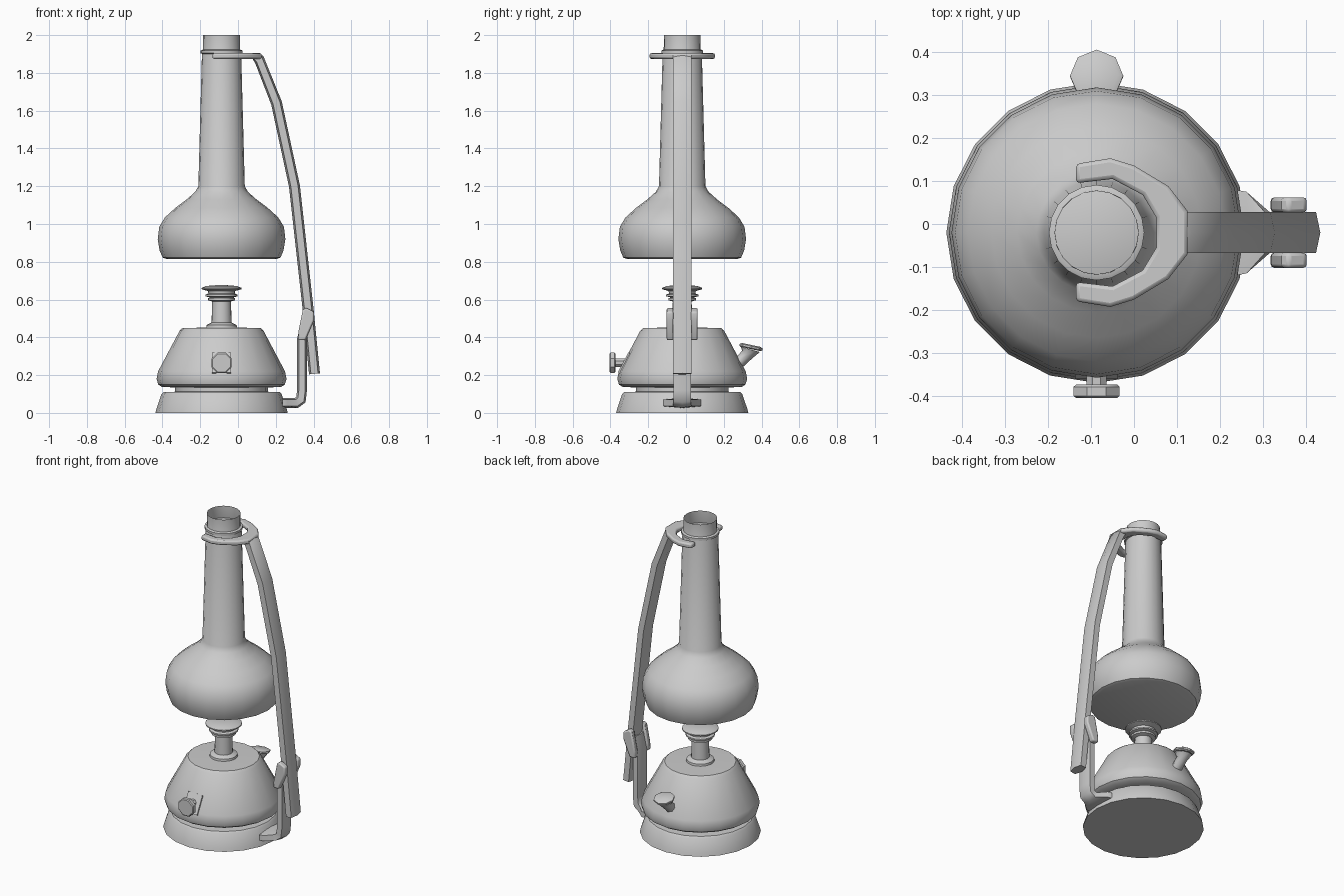
import bpy, bmesh, math
from mathutils import Vector, Matrix

if "Cube" in bpy.data.objects:
    bpy.data.objects.remove(bpy.data.objects["Cube"])

CX, CY = -0.087, -0.02   # lamp axis


def finish(bm, name, angle=35):
    bmesh.ops.recalc_face_normals(bm, faces=bm.faces)
    me = bpy.data.meshes.new(name)
    bm.to_mesh(me)
    bm.free()
    ob = bpy.data.objects.new(name, me)
    bpy.context.collection.objects.link(ob)
    bpy.ops.object.select_all(action='DESELECT')
    ob.select_set(True)
    bpy.context.view_layer.objects.active = ob
    bpy.ops.object.shade_smooth_by_angle(angle=math.radians(angle))
    return ob


def skin(name, rings, cap_start=True, cap_end=True, angle=35):
    """Join successive rings of points into a closed tube."""
    bm = bmesh.new()
    loops = [[bm.verts.new(p) for p in r] for r in rings]
    n = len(loops[0])
    for a, b in zip(loops, loops[1:]):
        for i in range(n):
            j = (i + 1) % n
            bm.faces.new((a[i], a[j], b[j], b[i]))
    if cap_start:
        bm.faces.new(loops[0])
    if cap_end:
        bm.faces.new(loops[-1])
    return finish(bm, name, angle)


def lathe(name, profile, sides=20, cap_start=True, cap_end=True, matrix=None, angle=35):
    m = matrix or Matrix.Translation((CX, CY, 0))
    rings = [[m @ Vector((r * math.cos(2 * math.pi * i / sides),
                          r * math.sin(2 * math.pi * i / sides), z))
              for i in range(sides)] for r, z in profile]
    return skin(name, rings, cap_start, cap_end, angle)


def bar(name, path):
    """Sweep a flattened six-sided section along (x, z, half_width, half_depth)."""
    pts = [Vector((p[0], 0, p[1])) for p in path]
    rings = []
    for i, (x, z, w, d) in enumerate(path):
        t_in = (pts[i] - pts[max(i - 1, 0)]).normalized()
        t_out = (pts[min(i + 1, len(pts) - 1)] - pts[i]).normalized()
        t = (t_in + t_out).normalized()
        nrm = Vector((t.z, 0, -t.x))
        d /= max(0.6, t.dot(t_out if i == 0 else t_in))
        section = [(1, 0), (.65, 1), (-.65, 1), (-1, 0), (-.65, -1), (.65, -1)]
        rings.append([pts[i] + nrm * d * a + Vector((0, CY + w * b, 0)) for a, b in section])
    return skin(name, rings, angle=50)


def slab(name, outline, to3d, depth, bevel):
    """Extrude a flat outline, then round its edges."""
    ob = skin(name, [[Vector(to3d(u, v, s)) for u, v in outline] for s in (0, depth)])
    mod = ob.modifiers.new("rounded", 'BEVEL')
    mod.width, mod.segments, mod.limit_method = bevel, 2, 'ANGLE'
    mod.angle_limit = math.radians(50)
    return ob


# Base, tank and burner
lathe("base", [(.35, 0), (.345, .02), (.318, .10), (.308, .11), (.246, .112), (.246, .15)])
lathe("tank", [(.25, .135), (.315, .137), (.335, .15), (.344, .18), (.336, .22),
               (.222, .435), (.207, .449), (.08, .452)])
lathe("burner", [(.082, .448), (.08, .465), (.053, .478), (.05, .59), (.072, .596), (.072, .608),
                 (.06, .611), (.085, .617), (.085, .626), (.07, .632), (.072, .645),
                 (.106, .655), (.106, .662), (.08, .672), (.03, .676)])

# Glass chimney with open top
lathe("chimney", [(.295, .816), (.312, .822), (.328, .86), (.338, .92), (.33, .985), (.30, 1.035),
                  (.245, 1.085), (.185, 1.13), (.14, 1.17), (.123, 1.2),
                  (.104, 1.9), (.098, 1.92), (.097, 2.0)], cap_end=False)
lathe("chimney_collar", [(.10, 1.90), (.111, 1.904), (.111, 1.918), (.10, 1.923)])

# Wick knob on the front
to_front = Matrix.Translation((CX, -.405, .265)) @ Matrix.Rotation(-math.pi / 2, 4, 'X')
turn = Matrix.Rotation(math.pi / 8, 4, 'Z')
lathe("wick_knob", [(.052, 0), (.058, .005), (.058, .026), (.052, .031)], 8, matrix=to_front @ turn)
lathe("wick_shaft", [(.025, .02), (.025, .12)], 8, matrix=to_front @ turn)
bm = bmesh.new()
tilt = Matrix.Translation((CX, -.32, .26)) @ Matrix.Rotation(math.radians(-28), 4, 'X')
bmesh.ops.create_cube(bm, size=1, matrix=tilt @ Matrix.Diagonal((.10, .03, .12, 1)))
finish(bm, "wick_plate")

# Filler spout and cap on the back
rings = []
for y, z, a, r in [(.23, .255, 80, .032), (.29, .275, 60, .032), (.325, .31, 35, .034),
                   (.341, .336, 15, .052)]:
    m = Matrix.Translation((CX, y, z)) @ Matrix.Rotation(-math.radians(a), 4, 'X')
    rings.append([m @ Vector((r * math.cos(k * math.pi / 4), r * math.sin(k * math.pi / 4), 0))
                  for k in range(8)])
skin("filler_spout", rings, angle=50)
cap_m = Matrix.Translation((CX, .342, .338)) @ Matrix.Rotation(math.radians(-12), 4, 'X')
lathe("filler_cap", [(.054, 0), (.062, .006), (.062, .016), (.05, .022)], 8, matrix=cap_m)

# Side arm: lower bracket rising from the base, upper arm up to the chimney
bar("lower_bracket", [(.235, .053, .10, .027), (.262, .053, .095, .027), (.31, .053, .048, .026),
                      (.333, .07, .047, .026), (.339, .12, .047, .026), (.339, .39, .047, .026),
                      (.36, .50, .045, .022)])
bar("upper_arm", [(.405, .207, .048, .029), (.371, .55, .048, .029), (.299, 1.2, .048, .029),
                  (.204, 1.64, .048, .029), (.112, 1.872, .048, .027), (.085, 1.888, .048, .016)])

# Hinge plates either side of the arm
plate = [(.318, .385), (.32, .43), (.343, .545), (.36, .557), (.402, .535), (.402, .49), (.357, .385)]
for side in (1, -1):
    slab("hinge_plate_" + ("back" if side > 0 else "front"), plate,
         lambda u, v, s, k=side: (u, CY + k * (.047 + s), v), .035, .008)

# Fork gripping the chimney neck
outer = [(-.135, .16), (-.055, .173), (0, .156), (.08, .108), (.125, .05)]
inner = [(.052, .035), (.02, .088), (-.05, .125), (-.135, .115)]
half = outer + [(.068, 0)]
fork = inner[::-1]                       # upper inner edge, tip last
outline = (outer + [(x, -y) for x, y in outer[::-1]]
           + [(x, -y) for x, y in inner[::-1]] + inner)
slab("chimney_fork", outline, lambda u, v, s: (u, CY + v, 1.874 + s), .03, .009)
